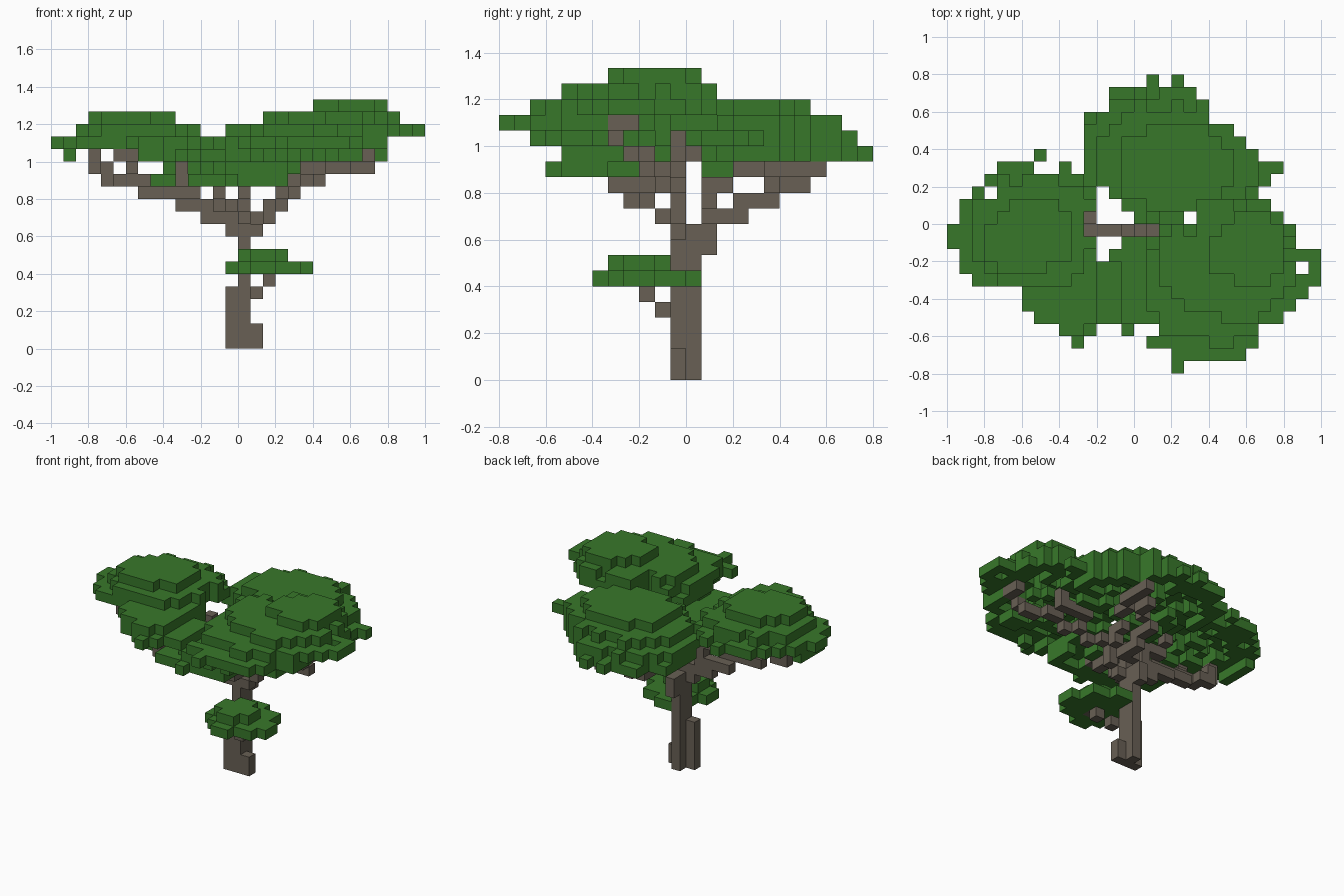
import bpy
import bmesh
import random
from mathutils import Vector

random.seed(4)
if "Cube" in bpy.data.objects:
    bpy.data.objects.remove(bpy.data.objects["Cube"], do_unlink=True)

CELL = 2 / 30
ORIGIN = Vector((-15, -12, 0))
owner = {}  # grid cell -> part name


def material(name, color):
    mat = bpy.data.materials.new(name)
    mat.use_nodes = True
    mat.diffuse_color = color
    mat.node_tree.nodes["Principled BSDF"].inputs["Base Color"].default_value = color
    return mat


bark = material("bark brown", (0.139, 0.117, 0.09, 1))
leaf = material("leaf green", (0.039, 0.187, 0.023, 1))


def branch(part, *points):
    """Run of blocks through the given cells, stepping diagonally at rises."""
    for a, b in zip(points, points[1:]):
        a, b = Vector(a), Vector(b)
        steps = int(max(abs(c) for c in b - a))
        for s in range(steps + 1):
            owner.setdefault(tuple(int(c + 0.5) for c in a.lerp(b, s / steps)), part)


# Plan outline of the crown: first and last column of each row, front to back
LEFT = (18, 17, 10, 9, 7, 6, 6, 1, 1, 0, 0, 0, 1, 1, 2, 3, 4, 7, 11, 11, 11, 12, 13, 16)
RIGHT = (20, 24, 25, 25, 27, 28, 29, 30, 30, 30, 28, 28, 27, 27, 26, 26, 27, 25, 24,
         23, 21, 21, 20, 19)
# Openings through the crown
GAPS = {(11, 11), (11, 12), (12, 12), (13, 12), (14, 12), (12, 13), (13, 13), (12, 14),
        (12, 9), (12, 10), (12, 3), (13, 3), (15, 3), (16, 3), (19, 11), (19, 12),
        (28, 8), (3, 14), (7, 16), (8, 16)}


def leaf_layer(part, k, i0, i1, j0, j1):
    """Ragged oval sheet of leaf blocks inside the crown outline."""
    power = 1.6 if part == "low_leaves" else 2.3
    for j in range(j0, j1):
        for i in range(max(i0, LEFT[j]), min(i1, RIGHT[j])):
            u = abs((2 * i + 1 - i0 - i1) / (i1 - i0))
            v = abs((2 * j + 1 - j0 - j1) / (j1 - j0))
            if (u ** power + v ** power < 1 + random.uniform(-0.22, 0.18)
                    and ((i, j) not in GAPS or part == "low_leaves")):
                owner.setdefault((i, j, k), part)


# Trunk with stepped root blocks
branch("trunk", (15, 11, 0), (15, 11, 12))
branch("trunk", (15, 12, 0), (15, 12, 9))
branch("trunk", (14, 11, 0), (14, 11, 4))
branch("trunk", (16, 11, 0), (16, 11, 1))
branch("trunk", (15, 13, 8), (15, 13, 9))

# Limbs
branch("low_twig", (16, 10, 4), (17, 9, 5), (17, 8, 6))
branch("back_branch", (15, 13, 9), (16, 13, 10), (17, 15, 10), (17, 15, 11), (17, 17, 11),
       (18, 17, 12), (19, 19, 12), (20, 17, 13), (20, 20, 13))
branch("back_branch", (17, 13, 10), (18, 13, 12), (18, 14, 12), (19, 16, 13))
branch("left_branch", (16, 11, 9), (17, 11, 10), (17, 11, 11), (18, 11, 12), (19, 10, 12),
       (20, 10, 13), (21, 9, 13), (22, 9, 14), (25, 8, 14), (25, 7, 15), (26, 7, 16), (26, 8, 16))
branch("left_branch", (20, 10, 13), (20, 11, 14), (23, 11, 14), (23, 11, 15))
branch("right_branch", (14, 11, 9), (14, 11, 10), (12, 11, 10), (13, 11, 11), (10, 11, 11),
       (11, 10, 12), (7, 10, 12), (7, 9, 13), (4, 10, 13), (4, 10, 14), (3, 9, 14), (3, 9, 15))
branch("right_branch", (5, 9, 13), (6, 8, 14), (6, 7, 15), (5, 7, 15))
branch("middle_spur", (13, 11, 11), (13, 11, 13), (11, 11, 13), (11, 12, 14))
branch("front_branch", (15, 10, 10), (14, 9, 11), (13, 8, 11), (13, 7, 12), (12, 7, 13),
       (10, 5, 13), (10, 5, 14))
branch("front_branch", (14, 9, 11), (15, 10, 12), (15, 7, 12), (15, 6, 13))

# Leaf clumps: height layer, then x and y bounds in grid cells
clumps = {
    "low_leaves": [(7, 15, 19, 7, 11), (6, 14, 21, 6, 13)],
    "left_leaves": [(19, 21, 27, 7, 13), (18, 17, 28, 4, 14), (17, 16, 30, 2, 14),
                    (16, 16, 27, 0, 13), (15, 17, 25, 2, 12)],
    "back_leaves": [(17, 14, 23, 13, 20), (16, 12, 25, 12, 22), (15, 11, 27, 12, 23),
                    (14, 11, 26, 13, 24), (13, 14, 18, 13, 15)],
    "right_leaves": [(18, 3, 10, 8, 14), (17, 2, 12, 7, 16), (16, 0, 12, 6, 18),
                     (15, 1, 3, 9, 13)],
    "right_front_leaves": [(16, 6, 12, 3, 11), (15, 7, 14, 2, 11), (14, 9, 14, 5, 10),
                           (13, 8, 11, 6, 9)],
    "front_leaves": [(14, 12, 20, 4, 11), (13, 11, 19, 3, 9), (12, 16, 18, 6, 7)],
}
for part, layers in clumps.items():
    for layer in layers:
        leaf_layer(part, *layer)

# Hollow the clumps from below, leaving a ragged dome
ring = [(a, b) for a in (-1, 0, 1) for b in (-1, 0, 1)]
covered = [(i, j, k) for (i, j, k), part in owner.items() if part in clumps
           and all((i + a, j + b, k + 1) in owner for a, b in ring)]
for cell in covered:
    if random.random() < 0.75:
        del owner[cell]


def build(part):
    """Mesh of the outward block faces of one part."""
    bm = bmesh.new()
    verts = {}
    for cell in [c for c, p in owner.items() if p == part]:
        for axis in range(3):
            for side in (0, 1):
                near = list(cell)
                near[axis] += 2 * side - 1
                if tuple(near) in owner:
                    continue
                loop = []
                for p, q in ((0, 0), (1, 0), (1, 1), (0, 1)):
                    corner = list(cell)
                    corner[axis] += side
                    corner[(axis + 1) % 3] += p
                    corner[(axis + 2) % 3] += q
                    key = tuple(corner)
                    if key not in verts:
                        verts[key] = bm.verts.new((Vector(key) + ORIGIN) * CELL)
                    loop.append(verts[key])
                bm.faces.new(loop if side else loop[::-1])
    mesh = bpy.data.meshes.new(part)
    bm.to_mesh(mesh)
    bm.free()
    mesh.materials.append(leaf if part in clumps else bark)
    bpy.context.collection.objects.link(bpy.data.objects.new(part, mesh))


for part in dict.fromkeys(owner.values()):
    build(part)
